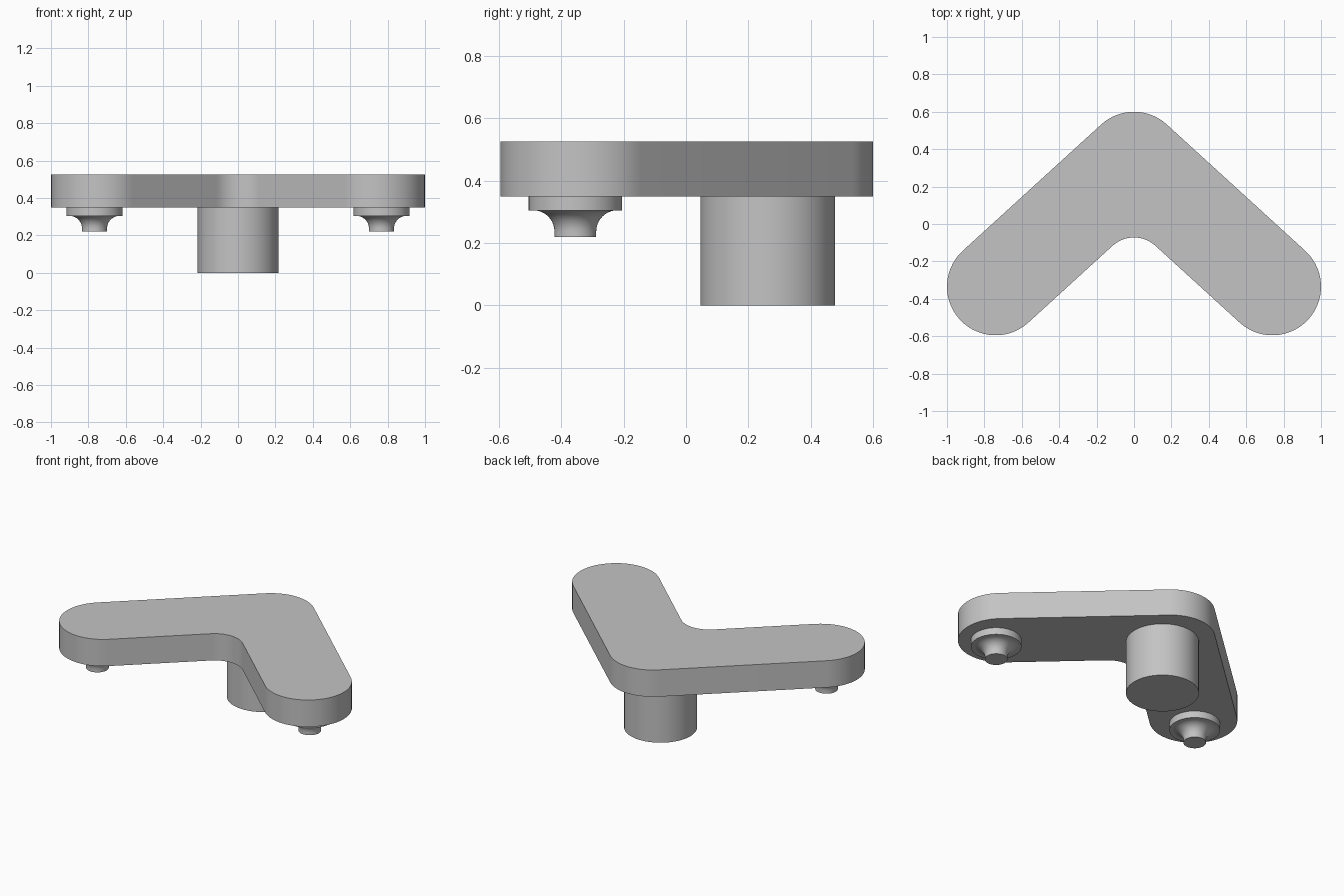
import bpy, bmesh
from math import sin, cos, pi, atan2, hypot, radians

cube = bpy.data.objects.get("Cube")
if cube:
    bpy.data.objects.remove(cube)

grey = bpy.data.materials.new("plain grey")
grey.use_nodes = True
colour = (0.55, 0.55, 0.55, 1)
grey.diffuse_color = colour
grey.node_tree.nodes["Principled BSDF"].inputs["Base Color"].default_value = colour


def finish(name, bm):
    bmesh.ops.recalc_face_normals(bm, faces=bm.faces)
    mesh = bpy.data.meshes.new(name)
    bm.to_mesh(mesh)
    bm.free()
    mesh.materials.append(grey)
    ob = bpy.data.objects.new(name, mesh)
    bpy.context.collection.objects.link(ob)
    bpy.ops.object.select_all(action='DESELECT')
    ob.select_set(True)
    bpy.context.view_layer.objects.active = ob
    bpy.ops.object.shade_smooth_by_angle(angle=radians(30))
    return ob


def arc(cx, cy, r, start, end, steps):
    angles = [start + (end - start) * i / steps for i in range(steps + 1)]
    return [(cx + r * cos(a), cy + r * sin(a)) for a in angles]


def lathe(name, profile, x, y, sides=48):
    """Closed solid of revolution from (radius, z) pairs, bottom to top."""
    bm = bmesh.new()
    rings = [[bm.verts.new((x + r * cos(2 * pi * i / sides),
                            y + r * sin(2 * pi * i / sides), z))
              for i in range(sides)] for r, z in profile]
    for low, high in zip(rings, rings[1:]):
        for i in range(sides):
            j = (i + 1) % sides
            bm.faces.new((low[i], low[j], high[j], high[i]))
    bm.faces.new(rings[0])
    bm.faces.new(rings[-1])
    return finish(name, bm)


# V-shaped plate: rounded ends, rounded apex, filleted inner corner
R = 0.26
tip_x, tip_y, apex_y = 0.74, -0.335, 0.34
slope = atan2(apex_y - tip_y, tip_x)
inner_r = 0.17
inner_y = apex_y - (R + inner_r) / cos(slope) + 0.0
inner_y = apex_y - R / cos(slope) - inner_r / cos(slope)
out = pi / 2 - slope                      # direction of the outer edge normal
outline = arc(0, apex_y, R, pi - out, out, 16)
outline += arc(tip_x, tip_y, R, out, out - pi, 28)
outline += arc(0, inner_y, inner_r, out, pi - out, 14)
outline += arc(-tip_x, tip_y, R, -out, -out - pi, 28)

bm = bmesh.new()
base = bm.faces.new([bm.verts.new((x, y, 0.35)) for x, y in outline])
top = bmesh.ops.extrude_face_region(bm, geom=[base])
bmesh.ops.translate(bm, vec=(0, 0, 0.175),
                    verts=[v for v in top["geom"] if isinstance(v, bmesh.types.BMVert)])
finish("plate", bm)

# Central post
lathe("post", [(0.216, 0), (0.216, 0.35)], 0, 0.262, 64)

# Flared feet under each arm
flare = arc(0.135, 0.237, 0.068, pi, pi / 2, 10)
foot = [(0.067, 0.22)] + flare + [(0.15, 0.305), (0.15, 0.35)]
for side, x in (("left", 0.767), ("right", -0.767)):
    lathe(side + "_foot", foot, x, -0.355)
